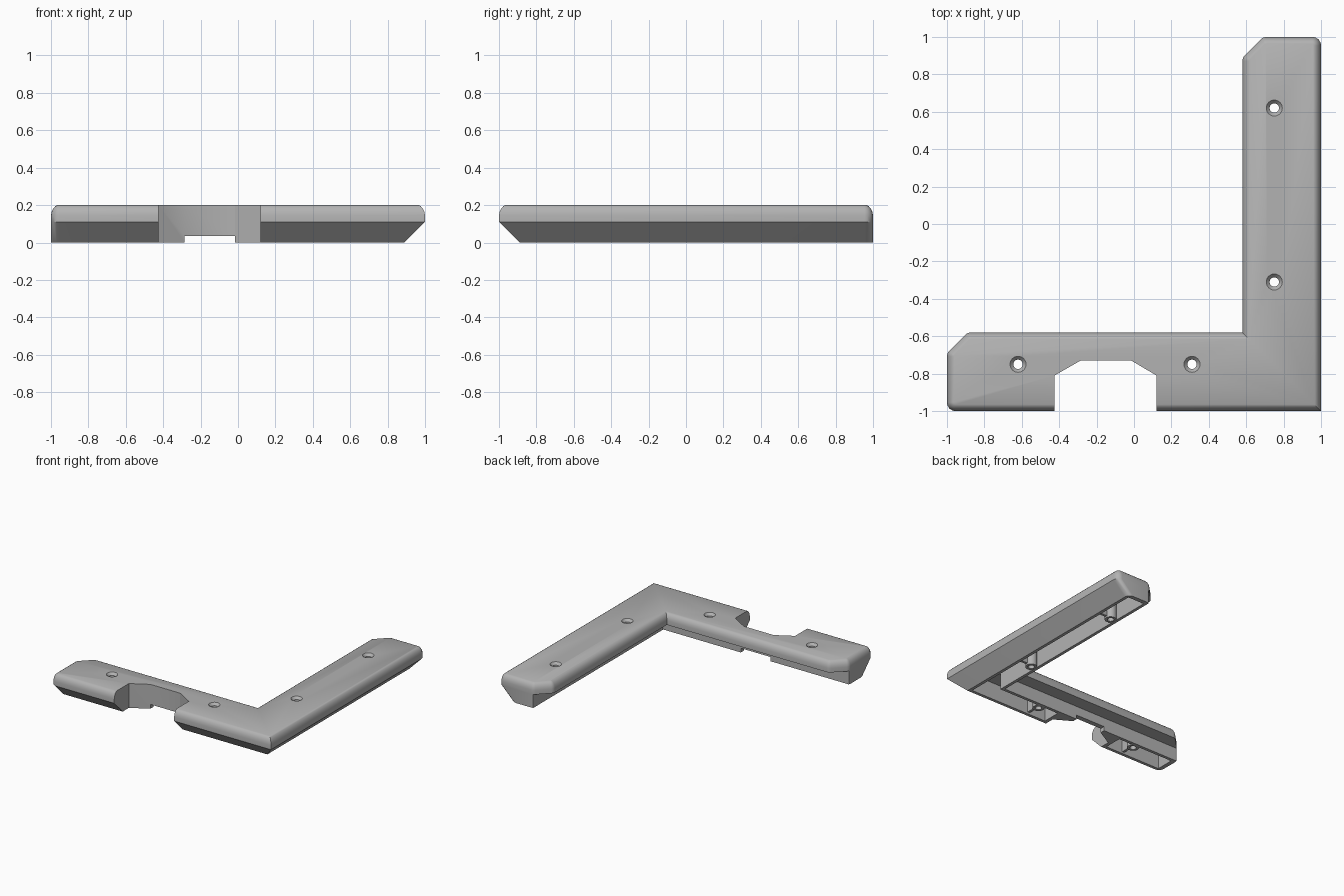
import bpy, bmesh, math
from mathutils import Vector

if "Cube" in bpy.data.objects:
    bpy.data.objects.remove(bpy.data.objects["Cube"])

grey = bpy.data.materials.new("plain_grey")
grey.use_nodes = True
COLOUR = (0.45, 0.45, 0.45, 1)
grey.diffuse_color = COLOUR
grey.node_tree.nodes["Principled BSDF"].inputs["Base Color"].default_value = COLOUR


def loft(name, loops):
    """Closed solid through equal-length loops of 3D points."""
    bm = bmesh.new()
    rings = [[bm.verts.new(p) for p in loop] for loop in loops]
    n = len(rings[0])
    for a, b in zip(rings, rings[1:]):
        for i in range(n):
            j = (i + 1) % n
            bm.faces.new((a[i], a[j], b[j], b[i]))
    bm.faces.new(rings[0])
    bm.faces.new(rings[-1])
    bmesh.ops.remove_doubles(bm, verts=bm.verts, dist=0.0004)
    bmesh.ops.recalc_face_normals(bm, faces=bm.faces)
    mesh = bpy.data.meshes.new(name)
    bm.to_mesh(mesh)
    bm.free()
    mesh.materials.append(grey)
    obj = bpy.data.objects.new(name, mesh)
    bpy.context.collection.objects.link(obj)
    return obj


def prism(name, points, z0, z1):
    return loft(name, [[(x, y, z) for x, y in points] for z in (z0, z1)])


def rect(x0, x1, y0, y1):
    return [(x0, y0), (x1, y0), (x1, y1), (x0, y1)]


def circle(x, y, r, z, n=24):
    return [(x + r * math.cos(math.tau * i / n), y + r * math.sin(math.tau * i / n), z)
            for i in range(n)]


def swap(p):
    """Mirror across the diagonal that maps one arm onto the other."""
    return (-p[1], -p[0])


def fillet(prev, corner, nxt, r, steps=4):
    a, c, b = Vector(prev), Vector(corner), Vector(nxt)
    u, v = (a - c).normalized(), (b - c).normalized()
    d = r / math.tan(u.angle(v) / 2)
    p, q = c + u * d, c + v * d
    centre = c + (u + v).normalized() * (r / math.sin(u.angle(v) / 2))
    pts = []
    for i in range(steps + 1):
        m = (p - centre).lerp(q - centre, i / steps).normalized() * r + centre
        pts.append((m.x, m.y))
    return pts


def inset(points, d):
    out = []
    for i, p in enumerate(points):
        p, a, b = Vector(p), Vector(points[i - 1]), Vector(points[(i + 1) % len(points)])
        e, f = (p - a).normalized(), (b - p).normalized()
        n, m = Vector((-e.y, e.x)), Vector((-f.y, f.x))
        out.append(tuple(p + (n + m) * (d / (1 + n.dot(m)))))
    return out


# Plan outline: one arm with rounded end, then its mirror image
OUT, IN, WALL, CH = 1.0, 0.58, 0.69, 0.11
arm = [(OUT, -OUT), (OUT, OUT), (WALL, OUT), (IN, OUT - CH), (IN, -IN)]
half = [p for i in (1, 2, 3) for p in fillet(arm[i - 1], arm[i], arm[i + 1], 0.045)]
outline = [arm[0]] + half + [arm[-1]] + [swap(p) for p in reversed(half)]


def base(p, shift):
    """Narrower base under the lip, sloping inward on the outer side."""
    def f(v):
        return v - shift if v > 0.9 else max(v, WALL)
    x, y = p
    if abs(x + y) < 1e-6:
        return (f(x), -f(-y))
    return (f(x), y) if x + y > 0 else (x, -f(-y))


profile = [(0.035, 0.2), (0.023, 0.194), (0.012, 0.182), (0.004, 0.165), (0, 0.145), (0, CH)]
loops = [[(x, y, z) for x, y in inset(outline, d)] for d, z in profile]
loops += [[(*base(p, s), z) for p in outline] for s, z in ((0, CH), (CH, 0))]
bracket = loft("corner_bracket", loops)

# Cutters: front notch, passage under its back wall, pockets and screw holes
cutters = [
    prism("notch_cutter", [(-0.425, -1.1), (0.12, -1.1), (0.12, -0.81), (-0.015, -0.73),
                           (-0.285, -0.73), (-0.425, -0.81)], -0.1, 0.3),
    prism("passage_cutter", rect(-0.285, -0.015, -0.8, -0.62), -0.1, 0.035),
]
P0, P1, END, TOP = 0.715, 0.865, 0.965, 0.14
pocket = [(P1, -P1), (P1, END), (P0, END), (P0, -P0), (0.15, -P0), (0.15, -P1)]
cutters.append(prism("corner_pocket_cutter", pocket, -0.1, TOP))
cutters.append(prism("end_pocket_cutter", rect(-END, -0.455, -P1, -P0), -0.1, TOP))

holes = [(0.75, 0.62), (0.75, -0.31)]
holes += [swap(p) for p in holes]
HOLE, SINK = 0.025, 0.043
for x, y in holes:
    cutters.append(loft("hole_cutter", [circle(x, y, r, z) for r, z in
                        ((HOLE, -0.1), (HOLE, 0.18), (SINK, 0.2), (SINK, 0.3))]))

bpy.context.view_layer.objects.active = bracket
for cutter in cutters:
    mod = bracket.modifiers.new("cut", "BOOLEAN")
    mod.operation, mod.solver, mod.object = "DIFFERENCE", "EXACT", cutter
    bpy.ops.object.modifier_apply(modifier=mod.name)
    bpy.data.objects.remove(cutter)

# Screw bosses and cross ribs inside the pockets
for i, (x, y) in enumerate(holes):
    tube = [circle(x, y, r, z) for r, z in
            ((HOLE, 0.002), (0.045, 0.002), (0.045, TOP + 0.01), (HOLE, TOP + 0.01), (HOLE, 0.002))]
    boss = loft(f"screw_boss_{i + 1}", tube)
    bm = bmesh.new()
    bm.from_mesh(boss.data)
    caps = [f for f in bm.faces if len(f.verts) > 4]
    bmesh.ops.delete(bm, geom=caps, context="FACES_ONLY")
    bmesh.ops.recalc_face_normals(bm, faces=bm.faces)
    bm.to_mesh(boss.data)
    bm.free()
    rib = rect(0.79, P1 + 0.005, -0.01, 0.01)
    if i < 2:
        rib = [(a, b + y) for a, b in rib]
    else:
        rib = [swap((a, b - x)) for a, b in rib]
    prism(f"cross_rib_{i + 1}", rib, 0.015, TOP + 0.005)

# Smooth rounded edges, keep creases sharp
bpy.ops.object.select_all(action="DESELECT")
for obj in bpy.context.collection.objects:
    if obj.type == "MESH" and grey.name in obj.data.materials:
        obj.select_set(True)
bpy.ops.object.shade_smooth_by_angle(angle=math.radians(30))
